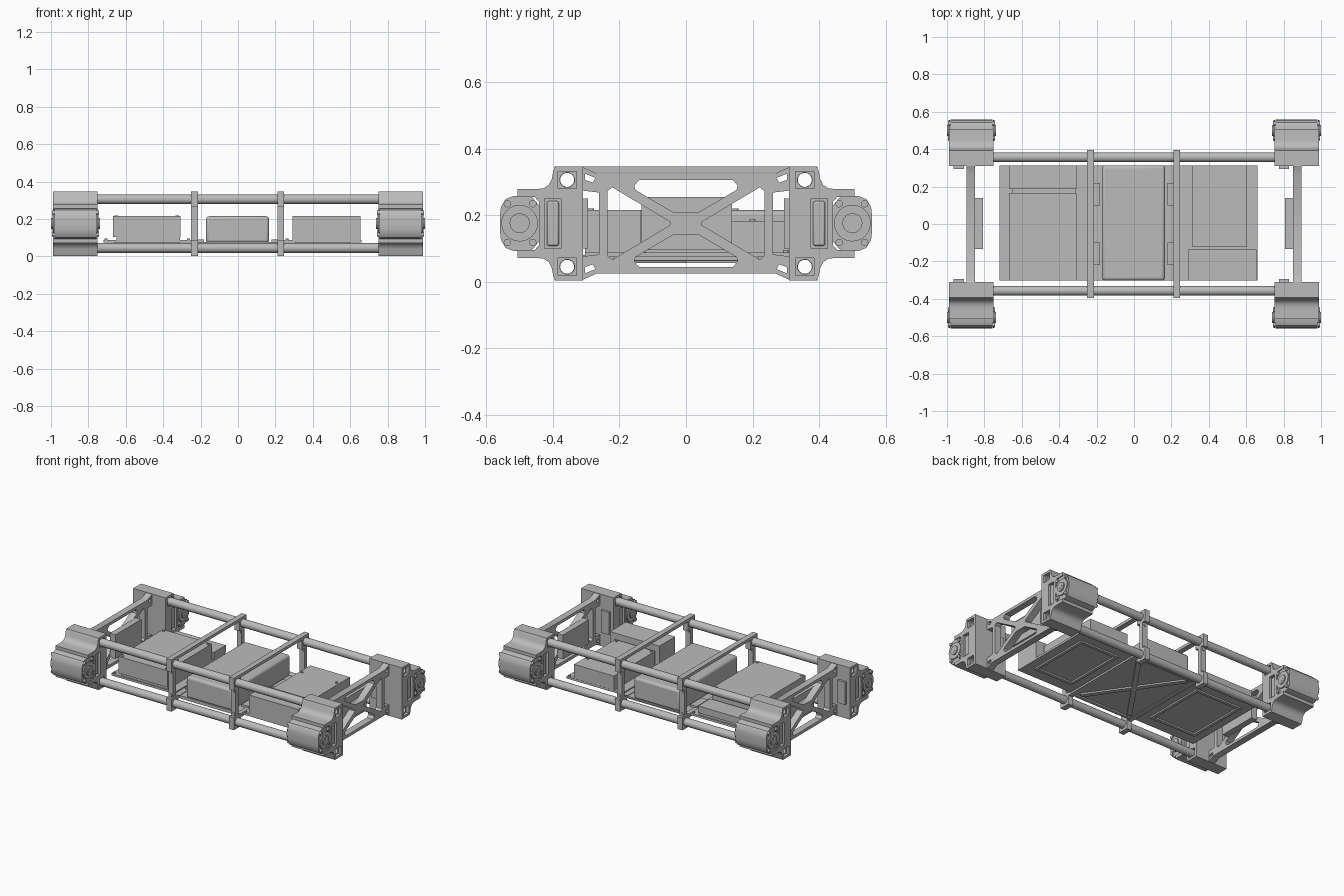
import bpy, math
from mathutils import Matrix

cube = bpy.data.objects.get("Cube")
if cube:
    bpy.data.objects.remove(cube, do_unlink=True)

grey = bpy.data.materials.new("plain grey")
grey.use_nodes = True
grey.diffuse_color = (0.5, 0.5, 0.5, 1)
grey.node_tree.nodes["Principled BSDF"].inputs["Base Color"].default_value = (0.5, 0.5, 0.5, 1)

MID = 0.175      # mid height of the frame
RAIL_Y, RAIL_Z = 0.357, (0.045, 0.306)


def finish(ob, name, smooth=False):
    ob.name = name
    ob.data.materials.clear()
    ob.data.materials.append(grey)
    if smooth:
        bpy.ops.object.select_all(action="DESELECT")
        ob.select_set(True)
        bpy.context.view_layer.objects.active = ob
        bpy.ops.object.shade_smooth_by_angle(angle=math.radians(35))
    return ob


def box(name, x, y, z, bevel=0):
    """Box from its (low, high) range on each axis."""
    bpy.ops.mesh.primitive_cube_add(size=1)
    ob = bpy.context.object
    spans = (x, y, z)
    scale = Matrix.Diagonal([abs(b - a) for a, b in spans] + [1])
    ob.data.transform(Matrix.Translation([(a + b) / 2 for a, b in spans]) @ scale)
    if bevel:
        mod = ob.modifiers.new("Rounded edges", "BEVEL")
        mod.width, mod.segments = bevel, 3
    return finish(ob, name, bool(bevel))


def cyl(name, centre, r, depth, axis="x", n=24):
    rot = {"x": (0, math.pi / 2, 0), "y": (math.pi / 2, 0, 0), "z": (0, 0, 0)}[axis]
    bpy.ops.mesh.primitive_cylinder_add(radius=r, depth=depth, vertices=n, location=centre, rotation=rot)
    return finish(bpy.context.object, name, True)


def circle(u, v, r, n=24):
    return [(u + r * math.cos(i * math.tau / n), v + r * math.sin(i * math.tau / n)) for i in range(n)]


def rect(u0, u1, v0, v1):
    return [(u0, v0), (u1, v0), (u1, v1), (u0, v1)]


def sheet(name, loops, low, high, plane="yz"):
    """Extruded flat outline; every loop after the first is a hole."""
    cu = bpy.data.curves.new(name, "CURVE")
    cu.dimensions, cu.fill_mode, cu.extrude = "2D", "BOTH", (high - low) / 2
    for pts in loops:
        sp = cu.splines.new("POLY")
        sp.points.add(len(pts) - 1)
        for p, (u, v) in zip(sp.points, pts):
            p.co = (u, v, 0, 1)
        sp.use_cyclic_u = True
    ob = bpy.data.objects.new(name, cu)
    bpy.context.collection.objects.link(ob)
    mid = (low + high) / 2
    if plane == "yz":
        ob.rotation_euler = (math.pi / 2, 0, math.pi / 2)
        ob.location.x = mid
    else:
        ob.location.z = mid
    bpy.ops.object.select_all(action="DESELECT")
    ob.select_set(True)
    bpy.context.view_layer.objects.active = ob
    bpy.ops.object.convert(target="MESH")
    return finish(bpy.context.object, name, True)


def flip_v(pts):
    return [(u, 2 * MID - v) for u, v in reversed(pts)]


def side(pts, s):
    return [(s * u, v) for u, v in pts]


# Corner bracket outline: stepped shoulder, arms above and below the motor
upper = [(0.31, 0.347), (0.392, 0.347), (0.398, 0.335), (0.403, 0.31), (0.412, 0.291),
         (0.428, 0.281), (0.45, 0.278), (0.507, 0.278), (0.507, 0.255), (0.455, 0.255),
         (0.442, 0.24)]
bracket = upper + flip_v(upper)
motor_half = [(0.442, 0.23), (0.465, 0.257), (0.52, 0.257), (0.542, 0.248), (0.556, 0.225), (0.559, 0.2)]
motor = motor_half + flip_v(motor_half)

for sx, end in ((-1, "right"), (1, "left")):
    x0, x1 = sorted((sx * 0.75, sx * 0.988))
    for sy, face in ((-1, "front"), (1, "back")):
        tag = f"{face}_{end}"
        bores = [circle(sy * RAIL_Y, z, 0.022) for z in RAIL_Z]
        sheet(f"bracket_core_{tag}", [side(bracket, sy)] + bores, x0 + 0.02, x1 - 0.02)
        # End plates carry square sockets and a long pocket
        pockets = [side(rect(0.329, 0.385, z - 0.026, z + 0.026), sy) for z in RAIL_Z]
        pockets.append(side(rect(0.375, 0.425, 0.1, 0.25), sy))
        for a in (x0, x1 - 0.02):
            sheet(f"bracket_plate_{tag}", [side(bracket, sy)] + pockets, a, a + 0.02)
        box(f"servo_{tag}", (x0 + 0.008, x1 - 0.008), (sy * 0.382, sy * 0.418), (0.108, 0.242), 0.006)
        box(f"mount_block_{tag}", (x0 + 0.024, x0 + 0.08), (sy * 0.294, sy * 0.312), (0.1, 0.25))
        # Motor with hubs and bolts at both ends
        sheet(f"motor_{tag}", [side(motor, sy)], x0 + 0.006, x1 - 0.006)
        for out, x in ((-1, x0), (1, x1)):
            cyl(f"motor_cap_{tag}", (x, sy * 0.5, 0.176), 0.055, 0.008)
            cyl(f"motor_hub_{tag}", (x + out * 0.004, sy * 0.5, 0.176), 0.03, 0.014)
            cyl(f"motor_axle_{tag}", (x + out * 0.006, sy * 0.5, 0.176), 0.014, 0.012)
            for u in (0.46, 0.537):
                for z in (0.118, 0.234):
                    cyl(f"motor_bolt_{tag}", (x, sy * u, z), 0.011, 0.012, n=12)

    # Cross-braced end frame
    corner = [(0.262, 0.268), (0.312, 0.274), (0.312, 0.345), (0.268, 0.325)]
    half = flip_v(corner) + corner
    outline = half + [(-u, v) for u, v in reversed(half)]
    top_gap = [(0.04, 0.21), (0.152, 0.276), (0.155, 0.29), (0.14, 0.306)]
    top_gap += [(-u, v) for u, v in reversed(top_gap)]
    side_gap = [(0.048, 0.18), (0.048, 0.17), (0.222, 0.066), (0.236, 0.078), (0.236, 0.272), (0.222, 0.284)]
    notch = [(0.272, 0.312), (0.304, 0.325), (0.304, 0.306), (0.28, 0.298)]
    holes = [top_gap, flip_v(top_gap)]
    for s in (-1, 1):
        holes += [side(side_gap, s), side(notch, s), side(flip_v(notch), s)]
    a, b = sorted((sx * 0.85, sx * 0.895))
    sheet(f"end_truss_{end}", [outline] + holes, a, b)
    box(f"end_module_{end}", (sx * 0.808, sx * 0.85), (-0.133, 0.138), (0.095, 0.255))

# Hollow rails
for y in (-RAIL_Y, RAIL_Y):
    for z in RAIL_Z:
        sheet("rail", [circle(y, z, 0.026, 32), circle(y, z, 0.021, 32)], -0.76, 0.76)

# Hoops with rail clips, posts and tabs
for x in (-0.232, 0.228):
    span = (x - 0.018, x + 0.018)
    box("hoop_top_bar", span, (-0.395, 0.395), (0.328, 0.347))
    box("hoop_lower_bar", span, (-0.34, 0.34), (0.062, 0.08))
    inward = -math.copysign(1, x)
    for s in (-1, 1):
        for z in RAIL_Z:
            clip = side(rect(0.322, 0.395, z - 0.042, z + 0.041), s)
            sheet("rail_clip", [clip, circle(s * RAIL_Y, z, 0.022)], *span)
        box("hoop_post", span, (s * 0.345, s * 0.375), (0.08, 0.27))
        for z in (0.1, 0.25):
            cyl("post_bolt", (x, s * 0.36, z), 0.011, 0.04, "y", 16)
        box("hoop_tab", (x, x + inward * 0.05), (s * 0.1, s * 0.218), (0.075, 0.09))

# Trays: a plate with a raised rectangular rim below
for name, x0, x1 in (("right_tray", -0.72, -0.25), ("left_tray", 0.246, 0.66)):
    box(name, (x0, x1), (-0.303, 0.313), (0.074, 0.088))
    outer = rect(x0 + 0.06, x1 - 0.06, -0.22, 0.22)
    inner = rect(x0 + 0.08, x1 - 0.08, -0.2, 0.2)
    sheet(name + "_rim", [outer, inner], 0.064, 0.075, "xy")
    for x in (x0 + 0.015, x1 - 0.015):
        for y in (-0.29, -0.15, 0.15, 0.3):
            cyl("tray_bolt", (x, y, 0.09), 0.008, 0.012, "z", 12)

# Centre tray with crossed ribs underneath
box("centre_tray", (-0.215, 0.21), (-0.303, 0.313), (0.066, 0.076))
for s in (-1, 1):
    rib = box("centre_rib", (-0.33, 0.33), (-0.016, 0.016), (0.056, 0.067))
    rib.rotation_euler.z = s * math.radians(55)
    box("centre_edge_rib", (-0.21, 0.21), (s * 0.285, s * 0.303), (0.056, 0.067))

# Electronics
box("battery", (-0.171, 0.166), (-0.302, 0.314), (0.072, 0.215), 0.016)
box("computer_base", (-0.65, -0.31), (-0.295, 0.305), (0.086, 0.106))
box("computer_box", (-0.667, -0.308), (-0.303, 0.166), (0.104, 0.215))
box("computer_strip", (-0.667, -0.308), (0.186, 0.312), (0.104, 0.15))
box("converter", (0.292, 0.655), (-0.303, -0.137), (0.086, 0.215))
box("controller", (0.312, 0.605), (-0.122, 0.312), (0.086, 0.182))
for x in (0.33, 0.585):
    for y in (-0.105, 0.2):
        cyl("controller_bolt", (x, y, 0.183), 0.009, 0.008, "z", 12)
for x in (-0.65, -0.325):
    for y in (-0.285, 0.148):
        cyl("computer_bolt", (x, y, 0.216), 0.009, 0.008, "z", 12)
